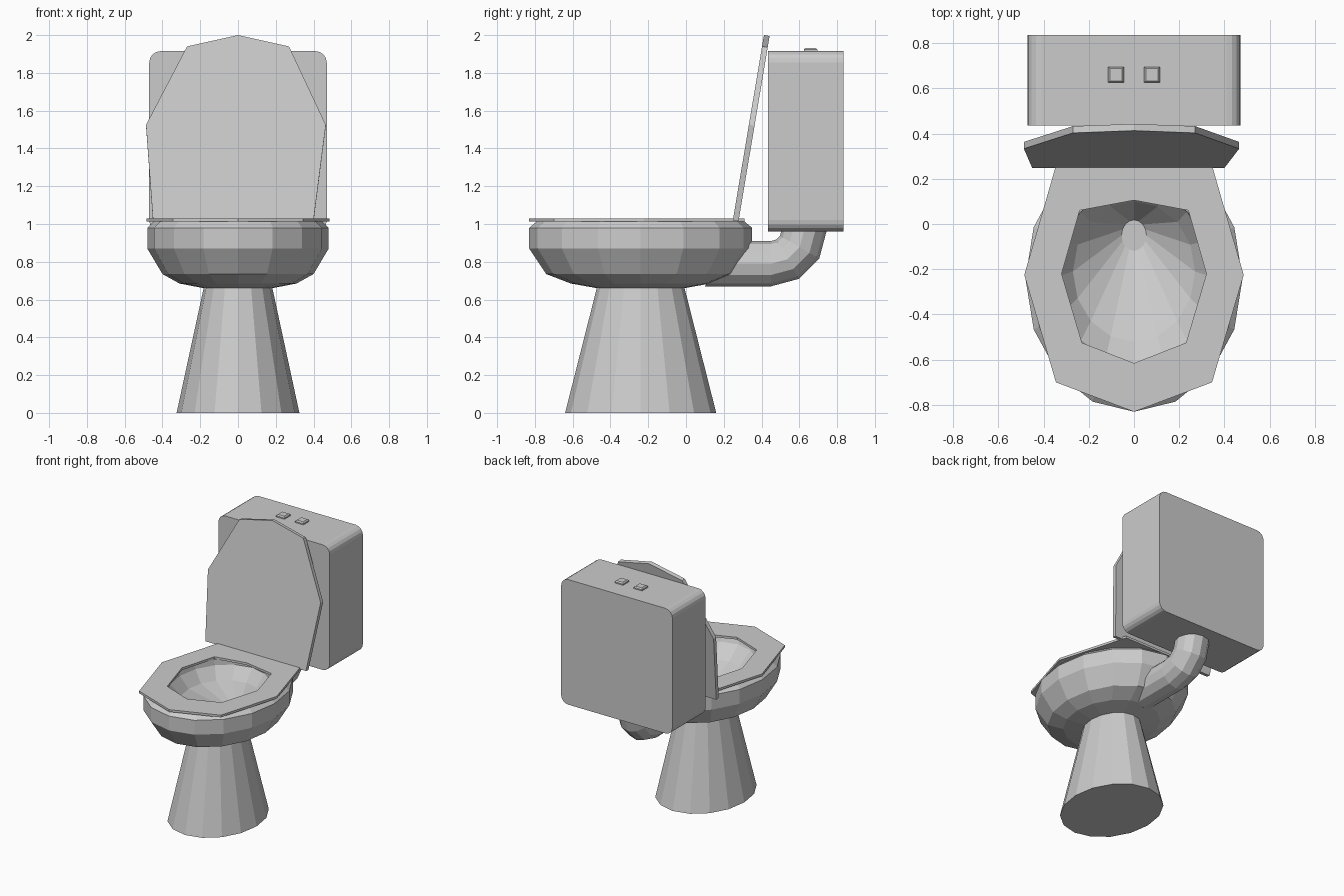
import bpy
from math import sin, cos, pi, radians

if "Cube" in bpy.data.objects:
    bpy.data.objects.remove(bpy.data.objects["Cube"])


def loft(name, rings, closed=False):
    """Skin a list of equal-length point rings; cap the ends or join them."""
    n = len(rings[0])
    verts = [p for r in rings for p in r]
    faces = []
    count = len(rings)
    for i in range(count if closed else count - 1):
        a, b = i * n, ((i + 1) % count) * n
        for j in range(n):
            k = (j + 1) % n
            faces.append((a + j, a + k, b + k, b + j))
    if not closed:
        faces.append(tuple(reversed(range(n))))
        faces.append(tuple(range((count - 1) * n, count * n)))
    mesh = bpy.data.meshes.new(name)
    mesh.from_pydata(verts, [], faces)
    mesh.update()
    obj = bpy.data.objects.new(name, mesh)
    bpy.context.collection.objects.link(obj)
    return obj


def ellipse(rx, ry, z, cy=-0.24, n=16):
    return [(rx * cos(2 * pi * i / n), cy + ry * sin(2 * pi * i / n), z) for i in range(n)]


def mirrored(half):
    """Half outline from the front centre to the back centre, mirrored in x."""
    return half + [(-x, y) for x, y in reversed(half[1:-1])]


# Pedestal: flared elliptical foot
loft("pedestal", [ellipse(0.325, 0.40, 0), ellipse(0.18, 0.23, 0.67)])

# Bowl: outer shell, rim, then inner basin down to the drain
loft("bowl", [
    ellipse(0.18, 0.23, 0.66), ellipse(0.31, 0.37, 0.685), ellipse(0.40, 0.50, 0.735),
    ellipse(0.48, 0.59, 0.87), ellipse(0.48, 0.59, 0.98), ellipse(0.445, 0.55, 1.013),
    ellipse(0.34, 0.41, 1.013), ellipse(0.33, 0.40, 0.97, -0.23),
    ellipse(0.27, 0.31, 0.88, -0.21), ellipse(0.055, 0.068, 0.72, -0.05)])

# Seat: faceted ring with a straight back edge
outer = mirrored([(0, -0.83), (0.345, -0.70), (0.485, -0.225), (0.33, 0.31), (0, 0.31)])
inner = mirrored([(0, -0.615), (0.23, -0.525), (0.32, -0.22), (0.24, 0.06), (0, 0.105)])
loft("seat", [[(x, y, z) for x, y in o] for o, z in
              ((outer, 1.013), (outer, 1.03), (inner, 1.03), (inner, 1.013))], closed=True)

# Lid: raised faceted panel leaning back against the tank
panel = [(-0.45, 1.02), (0.40, 1.02), (0.465, 1.525), (0.27, 1.94),
         (0, 2.0), (-0.27, 1.94), (-0.487, 1.525)]
front = [(x, 0.248 + (z - 1.02) * 0.168, z) for x, z in panel]
loft("lid", [[(x, y + 0.03, z - 0.005) for x, y, z in front], front])

# Tank: box with rounded corners in the front outline
profile = []
r = 0.06
for cx, cz, start in ((0.41, 1.855, 0), (-0.41, 1.855, 90), (-0.41, 1.02, 180), (0.41, 1.02, 270)):
    for s in range(5):
        a = radians(start + s * 22.5)
        profile.append((cx + r * cos(a), cz + r * sin(a)))
loft("tank", [[(x, y, z) for x, z in profile] for y in (0.835, 0.435)])

# Flush buttons: small tapered squares
for side, x in (("left", -0.08), ("right", 0.08)):
    loft("flush_button_" + side, [
        [(x + sx * h, 0.66 + sy * h, z) for sx, sy in ((-1, -1), (1, -1), (1, 1), (-1, 1))]
        for h, z in ((0.035, 1.91), (0.035, 1.924), (0.027, 1.933))])

# Pipe: slanted start inside the bowl wall, then an elbow up into the tank
R, bend, sides = 0.12, 0.175, 12
turn = [2 * pi * j / sides for j in range(sides)]
rings = [[(R * cos(t), 0.18 + 0.08 * sin(t), 0.79 + R * sin(t)) for t in turn]]
for deg in (0, 30, 60, 90):
    a = radians(deg)
    y, z = 0.45 + bend * sin(a), 0.965 - bend * cos(a)
    rings.append([(R * cos(t), y - R * sin(t) * sin(a), z + R * sin(t) * cos(a)) for t in turn])
loft("pipe", [list(reversed(ring)) for ring in rings])
